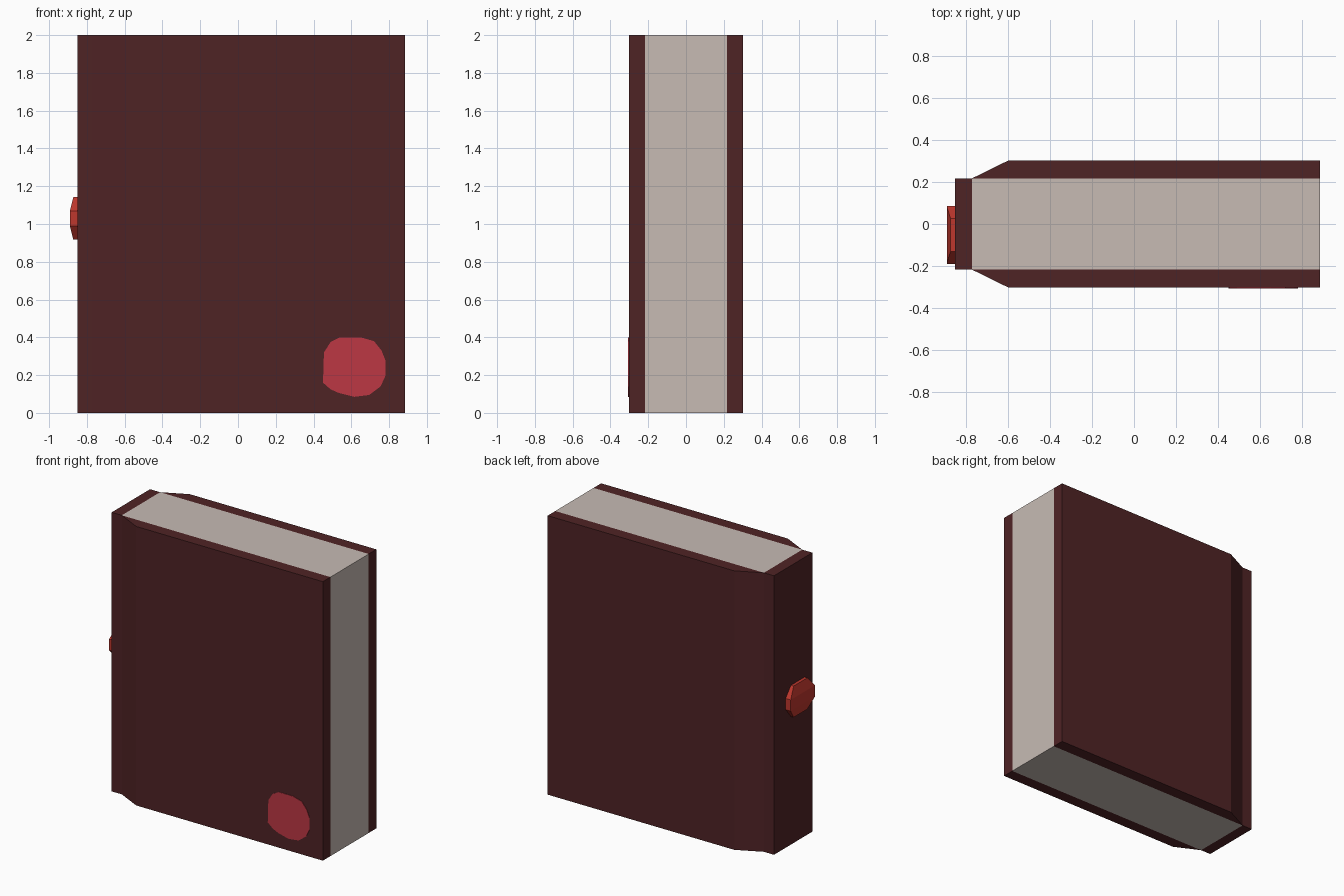
import bpy, bmesh
from mathutils import Vector

if "Cube" in bpy.data.objects:
    bpy.data.objects.remove(bpy.data.objects["Cube"])


def material(name, rgb):
    """Flat colour from 0-255 sRGB values, stored as linear."""
    lin = [(c / 255 / 12.92) if c / 255 < 0.04 else ((c / 255 + 0.055) / 1.055) ** 2.4 for c in rgb]
    m = bpy.data.materials.new(name)
    m.diffuse_color = (*lin, 1)
    m.use_nodes = True
    m.node_tree.nodes["Principled BSDF"].inputs["Base Color"].default_value = m.diffuse_color
    return m


def prism(name, points, offset, mat):
    """Extrude a closed 3D outline along an offset vector."""
    bm = bmesh.new()
    face = bm.faces.new([bm.verts.new(p) for p in points])
    new = bmesh.ops.extrude_face_region(bm, geom=[face])["geom"]
    bmesh.ops.translate(bm, vec=Vector(offset), verts=[g for g in new if isinstance(g, bmesh.types.BMVert)])
    bmesh.ops.recalc_face_normals(bm, faces=bm.faces)
    me = bpy.data.meshes.new(name)
    bm.to_mesh(me)
    bm.free()
    me.materials.append(mat)
    ob = bpy.data.objects.new(name, me)
    bpy.context.collection.objects.link(ob)
    return ob


leather = material("dark maroon leather", (79, 35, 37))
paper = material("pale grey paper", (199, 187, 180))
crimson = material("crimson emblem", (188, 55, 68))
wax = material("red stud", (190, 55, 45))

X0, XS, X1 = -0.85, -0.77, 0.885      # spine back, spine front, fore edge
YI, YO, H = 0.217, 0.303, 2.0         # page half thickness, cover half thickness

# Page block and spine
for name, a, b, mat in (("pages", XS, X1, paper), ("spine", X0, XS, leather)):
    prism(name, [(a, -YI, 0), (b, -YI, 0), (b, YI, 0), (a, YI, 0)], (0, 0, H), mat)

# Covers, tapering in towards the spine
for name, s in (("front_cover", -1), ("back_cover", 1)):
    prism(name, [(XS, s * YI, 0), (X1, s * YI, 0), (X1, s * YO, 0), (-0.595, s * YO, 0)], (0, 0, H), leather)

# Plain rounded emblem plate on the front cover
blob = [(.45, .16), (.455, .32), (.49, .375), (.54, .40), (.65, .40), (.72, .38), (.76, .33),
        (.78, .28), (.78, .195), (.755, .14), (.695, .095), (.615, .085), (.535, .105), (.49, .125)]
prism("emblem_plate", [(x, -YO + 0.001, z) for x, z in blob], (0, -0.004, 0), crimson)

# Eight-sided stud on the spine, its top and bottom edges bent back
octagon = [(-.137, -.04), (-.078, -.112), (.078, -.112), (.137, -.04),
           (.137, .04), (.078, .112), (-.078, .112), (-.137, .04)]
stud = prism("spine_stud", [(X0, -0.052 + y, 1.03 + z) for y, z in octagon], (-0.04, 0, 0), wax)
for v in stud.data.vertices:
    if v.co.x < X0 - 0.01 and abs(v.co.z - 1.03) > 0.1:
        v.co.x += 0.018
# Split the bent front into flat facets
bm = bmesh.new()
bm.from_mesh(stud.data)
front = max((f for f in bm.faces if len(f.verts) == 8), key=lambda f: -f.calc_center_median().x)
for zs in (0.99, 1.07):
    pair = [v for v in front.verts if abs(v.co.z - zs) < 0.01]
    if len(pair) == 2:
        new_face, _ = bmesh.utils.face_split(front, *pair)
        front = max((front, new_face), key=lambda f: len(f.verts))
bm.to_mesh(stud.data)
bm.free()
